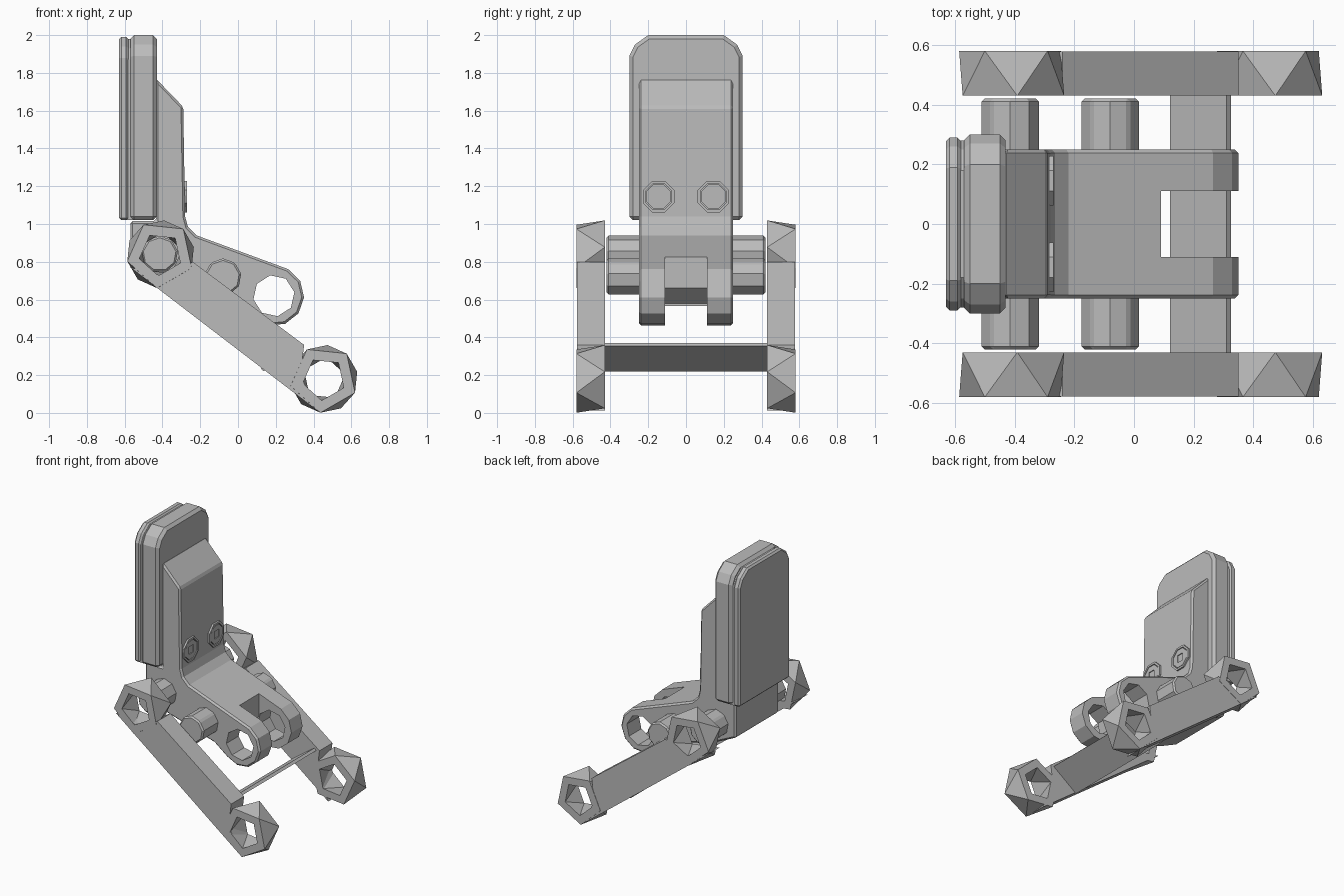
import bpy, bmesh
from math import radians, cos, sin
from mathutils import Vector

cube = bpy.data.objects.get("Cube")
if cube:
    bpy.data.objects.remove(cube, do_unlink=True)

grey = bpy.data.materials.new("plain_grey")
grey.use_nodes = True
COLOUR = (0.5, 0.5, 0.5, 1)
grey.diffuse_color = COLOUR
grey.node_tree.nodes["Principled BSDF"].inputs["Base Color"].default_value = COLOUR


def finish(name, bm):
    bmesh.ops.recalc_face_normals(bm, faces=bm.faces)
    mesh = bpy.data.meshes.new(name)
    bm.to_mesh(mesh)
    bm.free()
    mesh.materials.append(grey)
    ob = bpy.data.objects.new(name, mesh)
    bpy.context.collection.objects.link(ob)
    return ob


def prism(name, outline, lo, hi, axis="y"):
    """Extrude an outline along y (points are x, z) or along x (points are y, z)."""
    bm = bmesh.new()

    def at(p, d):
        return (p[0], d, p[1]) if axis == "y" else (d, p[0], p[1])
    a = [bm.verts.new(at(p, lo)) for p in outline]
    b = [bm.verts.new(at(p, hi)) for p in outline]
    bm.faces.new(a)
    bm.faces.new(b[::-1])
    for i in range(len(a)):
        j = (i + 1) % len(a)
        bm.faces.new((a[i], a[j], b[j], b[i]))
    return finish(name, bm)


def arc(centre, r, n, start=0.0, sweep=360.0, closed=True):
    steps = n if closed else n - 1
    return [(centre[0] + r * cos(radians(start + sweep * i / steps)),
             centre[1] + r * sin(radians(start + sweep * i / steps))) for i in range(n)]


def cut(ob, cutter):
    cutter.hide_render = True
    cutter.hide_viewport = True
    mod = ob.modifiers.new("cut", "BOOLEAN")
    mod.object = cutter
    mod.operation = "DIFFERENCE"
    mod.solver = "EXACT"


def bevel(ob, width):
    mod = ob.modifiers.new("bevel", "BEVEL")
    mod.width = width
    mod.segments = 1
    mod.limit_method = "ANGLE"
    mod.angle_limit = radians(40)


# Back pad: two rounded-top slabs with a narrow groove between them
def pad_outline(inset):
    half, top = 0.3 - inset, 2.0 - inset
    side = [(half, 1.02), (half, top - 0.11), (half - 0.03, top - 0.05), (half - 0.1, top)]
    return side + [(-y, z) for y, z in reversed(side)]


bevel(prism("pad_front", pad_outline(0), -0.57, -0.43, "x"), 0.02)
prism("pad_core", pad_outline(0.02), -0.59, -0.55, "x")
bevel(prism("pad_back", pad_outline(0.01), -0.63, -0.58, "x"), 0.012)

# Bent bracket with a forked front end
EYE = (0.19, 0.62)
profile = [(-0.435, 1.77), (-0.29, 1.62), (-0.28, 1.04), (-0.265, 0.985), (-0.22, 0.94)]
profile += arc(EYE, 0.16, 7, 62, -195, closed=False)
profile += [(-0.02, 0.58), (-0.42, 0.70), (-0.57, 0.77), (-0.57, 1.015), (-0.435, 1.015)]
bracket = prism("bracket", profile, -0.25, 0.25)
bevel(bracket, 0.012)
slot = [(0.09, 1.2), (0.09, 0.66), (0.0, 0.58), (0.0, 0.3), (0.6, 0.3), (0.6, 1.2)]
cut(bracket, prism("slot_cutter", slot, -0.11, 0.11))
cut(bracket, prism("eye_cutter", arc(EYE, 0.11, 8, 10), -0.4, 0.4))

# Cross pins
for name, centre in (("rear_pin", (-0.415, 0.84)), ("middle_pin", (-0.08, 0.72))):
    bevel(prism(name, arc(centre, 0.098, 9, 10), -0.42, 0.42), 0.01)

# Thin tie plate between the links
prism("tie_plate", [(0.12, 0.235), (0.135, 0.22), (0.325, 0.355), (0.31, 0.37)], -0.44, 0.44)

# Bolts on the bracket face
for side, y in (("left", 0.145), ("right", -0.145)):
    centre = (y, 1.145)
    rim = prism(side + "_bolt_rim", arc(centre, 0.09, 8, 22.5), -0.3, -0.27, "x")
    cut(rim, prism(side + "_rim_cutter", arc(centre, 0.075, 8, 22.5), -0.4, -0.2, "x"))
    head = prism(side + "_bolt_head", arc(centre, 0.07, 8, 22.5), -0.3, -0.272, "x")
    cut(head, prism(side + "_socket_cutter", arc(centre, 0.038, 4, 45), -0.278, -0.2, "x"))


# Twisted five-sided ring: outer and inner faces are turned against each other
def ring_end(name, centre, side):
    bm = bmesh.new()

    def loop(r, start, y):
        return [bm.verts.new((x, side * y, z)) for x, z in arc(centre, r, 5, start)]
    out_big, in_big = loop(0.18, 48, 0.58), loop(0.18, 84, 0.43)
    out_hole, in_hole = loop(0.115, 48, 0.58), loop(0.115, 84, 0.43)
    for i in range(5):
        j = (i + 1) % 5
        bm.faces.new((out_big[i], out_big[j], out_hole[j], out_hole[i]))
        bm.faces.new((in_big[i], in_big[j], in_hole[j], in_hole[i]))
        for a, b in ((out_big, in_big), (out_hole, in_hole)):
            bm.faces.new((a[i], b[i], a[j]))
            bm.faces.new((a[j], b[i], b[j]))
    return finish(name, bm)


# Side links
bar = [(-0.24, 0.80), (0.35, 0.36), (0.33, 0.2), (0.42, 0.012), (-0.57, 0.77), (-0.38, 0.72)]
for label, side in (("left", 1), ("right", -1)):
    prism(label + "_link_bar", bar, side * 0.43, side * 0.578)
    ring_end(label + "_link_upper_ring", (-0.41, 0.84), side)
    ring_end(label + "_link_lower_ring", (0.455, 0.18), side)
